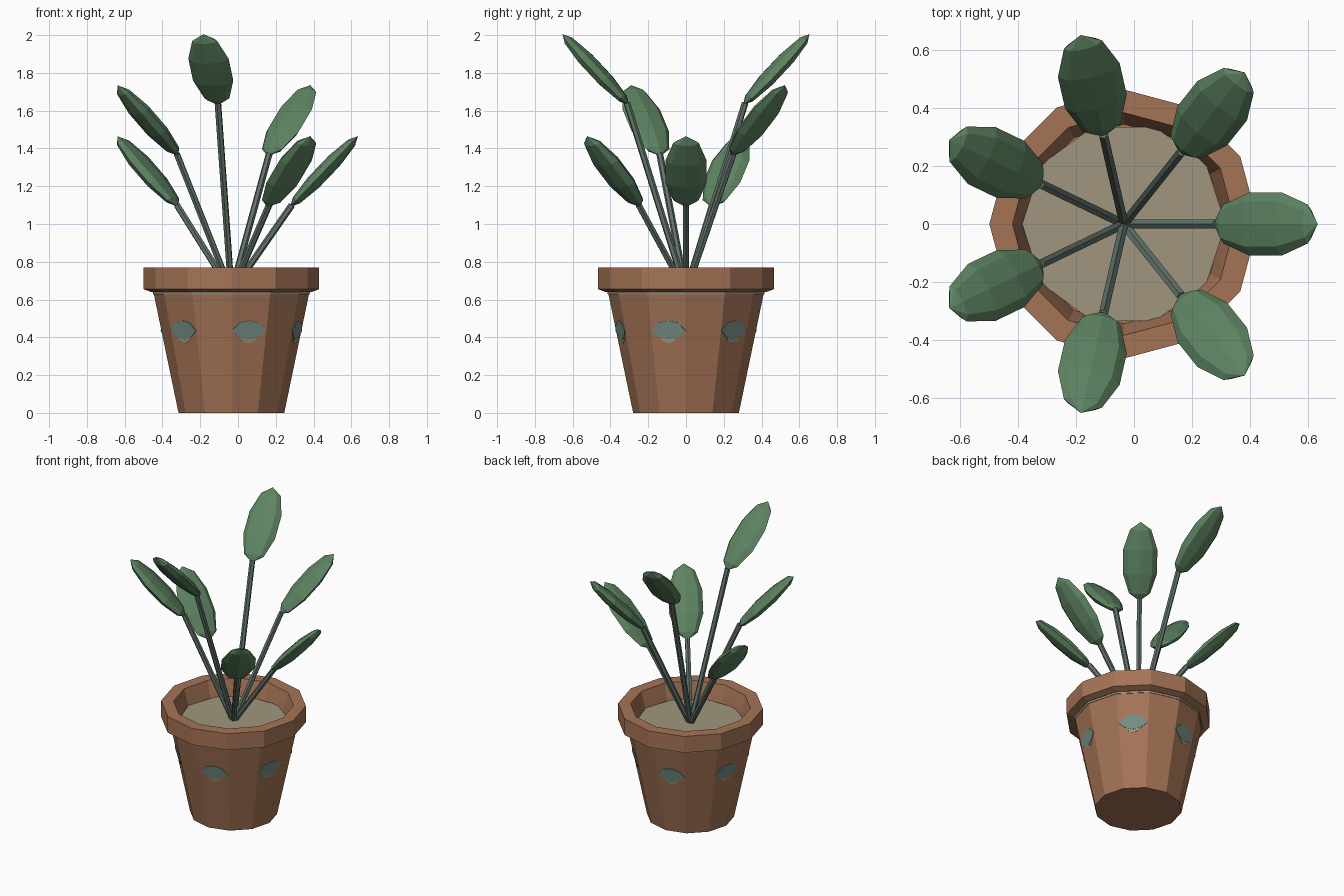
import bpy, math
from mathutils import Vector, Matrix

if "Cube" in bpy.data.objects:
    bpy.data.objects.remove(bpy.data.objects["Cube"])

CX = -0.035  # pot axis


def material(name, rgb):
    m = bpy.data.materials.new(name)
    lin = [((c / 255 + 0.055) / 1.055) ** 2.4 for c in rgb]
    m.diffuse_color = (*lin, 1)
    m.use_nodes = True
    m.node_tree.nodes["Principled BSDF"].inputs["Base Color"].default_value = m.diffuse_color
    return m


TERRACOTTA = material("terracotta", (165, 116, 86))
SAND = material("sand", (160, 150, 126))
STEM = material("stem grey green", (98, 115, 106))
LEAF = material("leaf green", (94, 132, 98))
TEAL = material("teal paint", (116, 142, 132))


def make(name, verts, faces, mat):
    me = bpy.data.meshes.new(name)
    me.from_pydata(verts, [], faces)
    me.update()
    me.materials.append(mat)
    ob = bpy.data.objects.new(name, me)
    bpy.context.collection.objects.link(ob)
    return ob


def lathe(name, profile, mat, n=12, close=False):
    """Spin (radius, z) points; close joins the ends, otherwise both are capped."""
    verts = [(CX + r * math.cos(2 * math.pi * k / n), r * math.sin(2 * math.pi * k / n), z)
             for r, z in profile for k in range(n)]
    m = len(profile)
    faces = []
    for i in range(m if close else m - 1):
        j = (i + 1) % m
        for k in range(n):
            l = (k + 1) % n
            faces.append((i * n + k, i * n + l, j * n + l, j * n + k))
    if not close:
        faces.append(tuple(reversed(range(n))))
        faces.append(tuple(range((m - 1) * n, m * n)))
    return make(name, verts, faces, mat)


# Pot with thick rim and hollow top
lathe("pot", [(0.28, 0), (0.413, 0.64), (0.425, 0.64), (0.465, 0.655), (0.465, 0.77),
              (0.385, 0.77), (0.365, 0.70), (0.345, 0.62)], TERRACOTTA)
# Sand line under the rim
lathe("sand_line", [(0.40, 0.628), (0.414, 0.628), (0.417, 0.641), (0.40, 0.641)], SAND, close=True)
# Sand filling
lathe("sand_fill", [(0.34, 0.60), (0.352, 0.66)], SAND, n=10)


# Painted patches: thin plates lying on every second pot face
def plate(name, angle, z, outline, lift, mat):
    out = Vector((math.cos(angle), math.sin(angle), 0))
    side = Vector((-math.sin(angle), math.cos(angle), 0))
    slope = (0.413 - 0.28) / 0.64 * math.cos(math.radians(15))
    up = (Vector((0, 0, 1)) + out * slope).normalized()
    normal = side.cross(up)
    apothem = 0.28 * math.cos(math.radians(15)) + slope * z
    centre = Vector((CX, 0, z)) + out * apothem
    n = len(outline)
    verts = [centre + side * u + up * v + normal * d
             for d in (-0.002, lift) for u, v in outline]
    faces = [tuple(reversed(range(n))), tuple(range(n, 2 * n))]
    faces += [(k, (k + 1) % n, n + (k + 1) % n, n + k) for k in range(n)]
    make(name, verts, faces, mat)


teal_shape = [(-0.096, 0.0), (-0.05, -0.035), (0.0, -0.048), (0.05, -0.035),
              (0.096, 0.0), (0.05, 0.045), (0.0, 0.054), (-0.05, 0.045)]
sand_shape = [(-0.055, 0.02), (-0.035, -0.01), (0.0, -0.025), (0.035, -0.01), (0.055, 0.02)]
for k in range(6):
    a = math.radians(-75 + 60 * k)
    plate(f"teal_patch_{k}", a, 0.435, teal_shape, 0.004, TEAL)
    plate(f"sand_patch_{k}", a, 0.392, sand_shape, 0.002, SAND)

# Stems and leaves: seven around, heights repeating low, middle, high
for i in range(7):
    a = 2 * math.pi * i / 7
    out = Vector((math.cos(a), math.sin(a), 0))
    base = Vector((CX, 0, 0.64))
    joint = Vector((CX, 0, 1.09 + 0.27 * (i % 3))) + out * 0.31
    tip = joint + out * 0.36 + Vector((0, 0, 0.375))

    # Stem
    d = joint + (tip - joint) * 0.03 - base
    bpy.ops.mesh.primitive_cylinder_add(vertices=6, radius=0.018, depth=d.length,
                                        location=base + d / 2)
    stem = bpy.context.object
    stem.name = f"stem_{i}"
    stem.rotation_euler = d.to_track_quat('Z', 'Y').to_euler()
    stem.data.materials.append(STEM)

    # Leaf: flattened low-poly sphere along the joint-to-tip line
    axis = tip - joint
    z = axis.normalized()
    y = Vector((-out.y, out.x, 0))
    x = y.cross(z)
    bpy.ops.mesh.primitive_uv_sphere_add(segments=8, ring_count=5, radius=1)
    leaf = bpy.context.object
    leaf.name = f"leaf_{i}"
    rot = Matrix((x, y, z)).transposed().to_4x4()
    leaf.matrix_world = (Matrix.Translation((joint + tip) / 2) @ rot
                         @ Matrix.Diagonal((0.042, 0.115, axis.length / 2, 1)))
    leaf.data.materials.append(LEAF)
